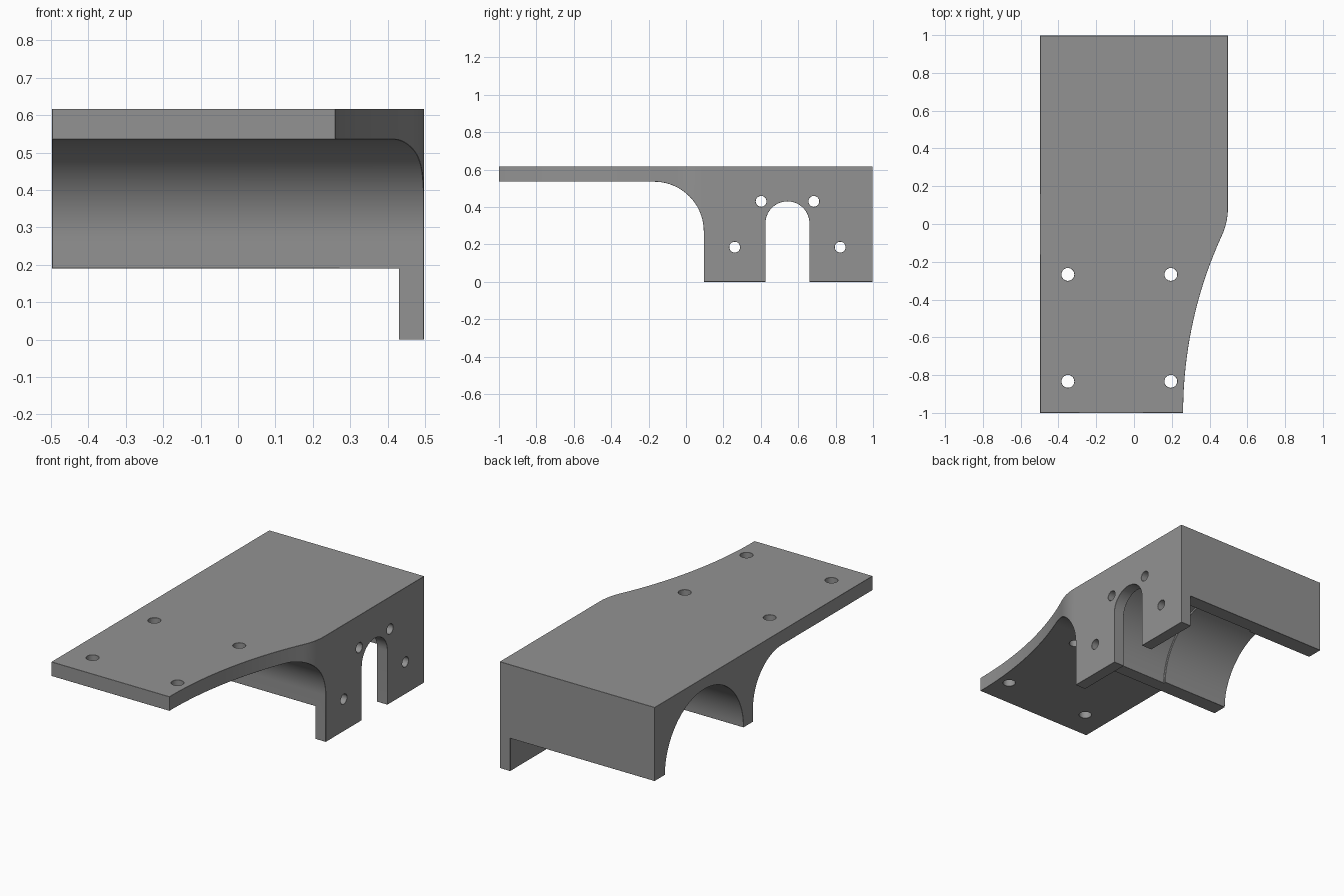
import bpy, bmesh, math

if "Cube" in bpy.data.objects:
    bpy.data.objects.remove(bpy.data.objects["Cube"])

X, BOT, TOP, PLATE = 0.497, 0.19, 0.617, 0.535   # half width, block underside, top, plate underside
WALL = 0.43                                      # inner face of the side wall
CY = 0.5425                                      # bore axis in y


def arc(cx, cy, r, a0, a1, n):
    """Points on an arc, angles in degrees."""
    return [(cx + r * math.cos(math.radians(a0 + (a1 - a0) * i / n)),
             cy + r * math.sin(math.radians(a0 + (a1 - a0) * i / n))) for i in range(n + 1)]


def prism(name, pts, axis, lo, hi):
    """Extrude a profile along x (points are y, z) or z (points are x, y)."""
    bm = bmesh.new()
    place = (lambda p, h: (h, p[0], p[1])) if axis == 'x' else (lambda p, h: (p[0], p[1], h))
    rows = [[bm.verts.new(place(p, h)) for p in pts] for h in (lo, hi)]
    bm.faces.new(rows[0])
    bm.faces.new(rows[1][::-1])
    n = len(pts)
    for i in range(n):
        j = (i + 1) % n
        bm.faces.new((rows[0][i], rows[0][j], rows[1][j], rows[1][i]))
    bmesh.ops.recalc_face_normals(bm, faces=bm.faces)
    me = bpy.data.meshes.new(name)
    bm.to_mesh(me)
    bm.free()
    ob = bpy.data.objects.new(name, me)
    bpy.context.collection.objects.link(ob)
    return ob


def apply_boolean(ob, cutter, op='DIFFERENCE'):
    mod = ob.modifiers.new('cut', 'BOOLEAN')
    mod.operation, mod.solver, mod.object = op, 'EXACT', cutter
    bpy.context.view_layer.objects.active = ob
    bpy.ops.object.modifier_apply(modifier=mod.name)
    bpy.data.objects.remove(cutter, do_unlink=True)


# Body: side profile with a thin plate, a concave fillet and a deep block
side = [(-1, TOP), (-1, PLATE)] + arc(-0.17, 0.27, 0.265, 90, 0, 24) + [(0.095, 0), (0.997, 0), (0.997, TOP)]
body = prism('mounting_bracket', side, 'x', -X, X)

# Plan outline: long concave sweep meeting the straight side with a round
R = 2.25
sweep_end = math.degrees(math.asin(0.94 / R))
sweep = arc(0.26 + R, -1, R, 180, 180 - sweep_end, 24)
rr = (X - sweep[-1][0]) / (1 - math.cos(math.radians(sweep_end)))
blend = arc(X - rr, sweep[-1][1] + rr * math.sin(math.radians(sweep_end)), rr, -sweep_end, 0, 8)
outline = [(-0.6, 1.1), (-0.6, -1.1), (0.26, -1.1)] + sweep + blend[1:] + [(X, 0.5), (0.6, 0.5), (0.6, 1.1)]
apply_boolean(body, prism('outline', outline, 'z', -0.2, 0.8), 'INTERSECT')

# Underside and half-round bore, stopping at the side wall
tunnel = [(-0.2, BOT)] + arc(CY, BOT, 0.36, 180, 0, 48) + [(1.2, BOT), (1.2, -0.2), (-0.2, -0.2)]
apply_boolean(body, prism('tunnel', tunnel, 'x', -0.7, WALL))

# Slightly wider inner part of the bore
apply_boolean(body, prism('recess', arc(CY, BOT, 0.372, 0, 360, 96)[:-1], 'x', -0.07, WALL))

# Round-topped slot in the side wall
slot = arc(CY, 0.3125, 0.1175, 0, 180, 24) + [(CY - 0.1175, -0.2), (CY + 0.1175, -0.2)]
apply_boolean(body, prism('slot', slot, 'x', 0.35, 0.7))

# Screw holes in the side wall
for s in (-1, 1):
    for dy, z in ((0.141, 0.43), (0.282, 0.185)):
        apply_boolean(body, prism('hole', arc(CY + s * dy, z, 0.029, 0, 360, 24)[:-1], 'x', 0.38, 0.7))

# Screw holes in the plate
for x in (-0.35, 0.195):
    for y in (-0.267, -0.833):
        apply_boolean(body, prism('hole', arc(x, y, 0.034, 0, 360, 24)[:-1], 'z', 0.45, 0.8))

# Fine edge chamfer
bev = body.modifiers.new('edge_chamfer', 'BEVEL')
bev.width, bev.segments, bev.limit_method, bev.angle_limit = 0.005, 1, 'ANGLE', math.radians(40)

mat = bpy.data.materials.new('mid_grey')
mat.diffuse_color = (0.29, 0.29, 0.29, 1)
mat.use_nodes = True
mat.node_tree.nodes["Principled BSDF"].inputs["Base Color"].default_value = mat.diffuse_color
body.data.materials.clear()
body.data.materials.append(mat)
for p in body.data.polygons:
    p.material_index = 0

bpy.ops.object.select_all(action='DESELECT')
body.select_set(True)
bpy.context.view_layer.objects.active = body
bpy.ops.object.shade_smooth_by_angle(angle=math.radians(25))
